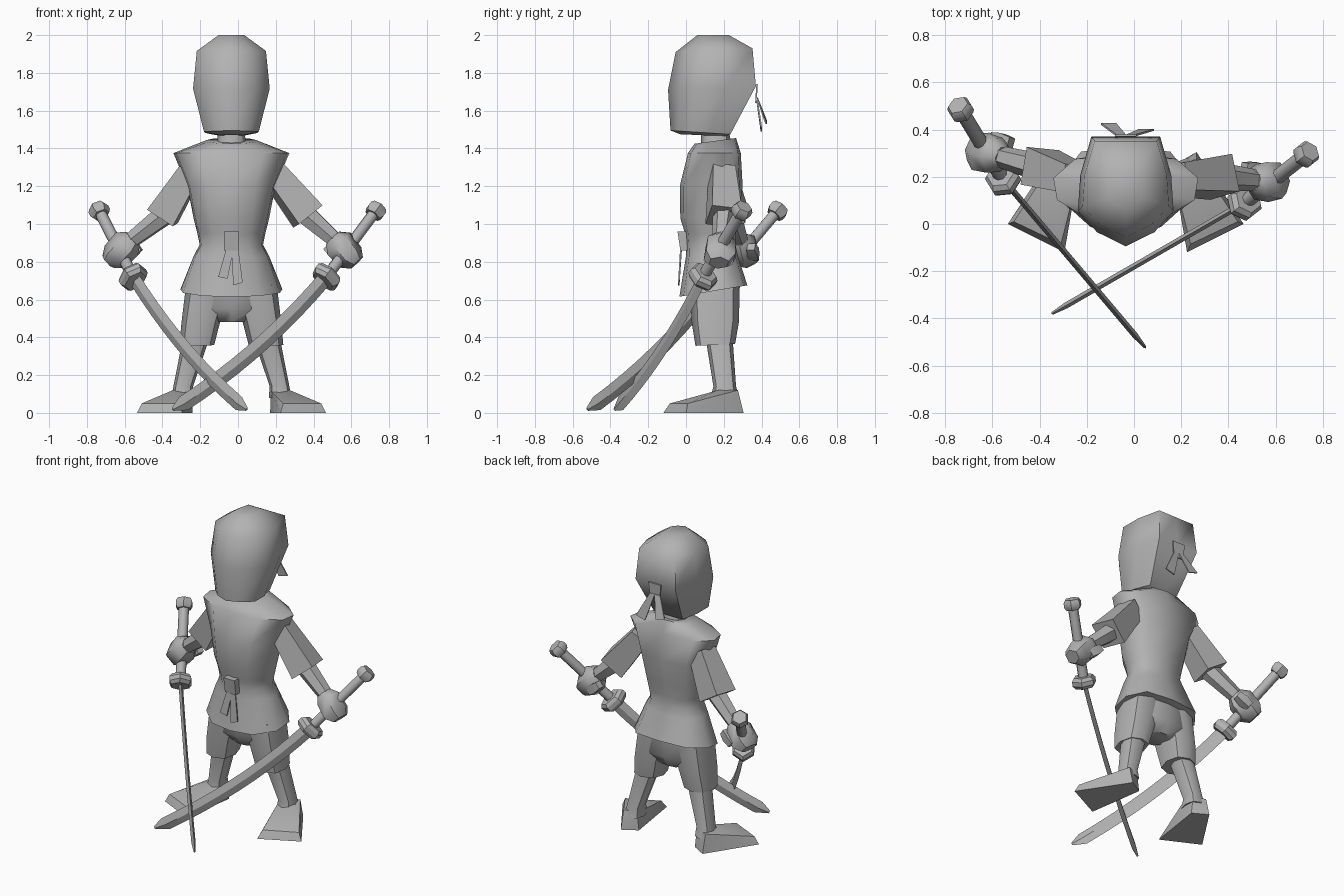
import bpy, bmesh, math
from mathutils import Vector

cube = bpy.data.objects.get("Cube")
if cube:
    bpy.data.objects.remove(cube, do_unlink=True)

grey = bpy.data.materials.new("plain_grey")
grey.use_nodes = True
colour = (0.45, 0.45, 0.45, 1)
grey.diffuse_color = colour
grey.node_tree.nodes["Principled BSDF"].inputs["Base Color"].default_value = colour

CX = -0.035  # centre line of the body


def finish(name, bm, angle):
    bmesh.ops.recalc_face_normals(bm, faces=bm.faces)
    mesh = bpy.data.meshes.new(name)
    bm.to_mesh(mesh)
    bm.free()
    mesh.materials.append(grey)
    obj = bpy.data.objects.new(name, mesh)
    bpy.context.collection.objects.link(obj)
    bpy.ops.object.select_all(action="DESELECT")
    obj.select_set(True)
    bpy.context.view_layer.objects.active = obj
    bpy.ops.object.shade_smooth_by_angle(angle=math.radians(angle))
    return obj


def loft(name, rings, angle=50):
    """Skin a stack of equal rings and close both ends."""
    bm = bmesh.new()
    rows = [[bm.verts.new(p) for p in ring] for ring in rings]
    n = len(rows[0])
    for a, b in zip(rows, rows[1:]):
        for i in range(n):
            j = (i + 1) % n
            bm.faces.new((a[i], a[j], b[j], b[i]))
    bm.faces.new(rows[0])
    bm.faces.new(rows[-1])
    return finish(name, bm, angle)


def section(half, x, z, w, front, back, tilt=0):
    """Symmetric horizontal ring from a half outline of (side, depth) fractions."""
    outline = half + [(-u, v) for u, v in reversed(half) if u]
    return [(x + u * w, front + v * (back - front), z + v * tilt) for u, v in outline]


def tube(name, stations, sides, roll=0.0, angle=50):
    """Loft elliptical rings (point, rx, ry) square to the overall axis."""
    axis = Vector(stations[-1][0]) - Vector(stations[0][0])
    rot = axis.to_track_quat("Z", "Y")
    turns = [roll + math.tau * i / sides for i in range(sides)]
    return loft(name, [[Vector(p) + rot @ Vector((rx * math.cos(t), ry * math.sin(t), 0))
                        for t in turns] for p, rx, ry in stations], angle)


def hull(name, points, angle=40):
    bm = bmesh.new()
    for p in points:
        bm.verts.new(p)
    bmesh.ops.convex_hull(bm, input=bm.verts)
    return finish(name, bm, angle)


def plate(name, outline, thick=0.008):
    """Thin cloth strip, thickened along y."""
    return loft(name, [[(x, y + d, z) for x, y, z in outline] for d in (0, thick)], 30)


HEAD = [(0, 0), (0.6, 0.13), (1, 0.32), (0.95, 0.65), (0.72, 1), (0, 1.0)]
BODY = [(0, 0), (0.55, 0.06), (0.95, 0.33), (1, 0.66), (0.7, 0.95), (0, 1)]
LIMB = [(0, 0), (0.75, 0.13), (1, 0.5), (0.75, 0.87), (0, 1)]

# Head and neck
loft("head", [section(HEAD, CX, *s) for s in (
    (1.475, 0.07, -0.03, 0.21, -0.01), (1.495, 0.145, -0.082, 0.235, -0.02),
    (1.71, 0.203, -0.095, 0.37, 0.02), (1.91, 0.183, -0.055, 0.352, 0.02),
    (2.0, 0.068, 0.06, 0.227))], 60)
loft("neck", [section(LIMB, CX, *s) for s in (
    (1.36, 0.1, 0.06, 0.25), (1.43, 0.075, 0.08, 0.24), (1.52, 0.07, 0.08, 0.22))])

# Tunic with wide shoulders, pinched waist and flared skirt
loft("tunic", [section(BODY, CX, *s) for s in (
    (0.615, 0.27, -0.035, 0.325, 0.06), (0.83, 0.2, 0.0, 0.275),
    (0.89, 0.168, 0.0, 0.262), (0.95, 0.18, -0.005, 0.265), (1.03, 0.2, -0.03, 0.275),
    (1.2, 0.233, -0.033, 0.3), (1.375, 0.307, 0.01, 0.29), (1.425, 0.13, 0.045, 0.265, 0.03))], 55)

# Belt knot and its hanging ends
plate("belt_knot", [(-0.075, -0.045, 0.96), (0.005, -0.045, 0.96),
                    (0.005, -0.03, 0.86), (-0.075, -0.03, 0.86)], 0.05)
plate("belt_end_right", [(-0.065, -0.03, 0.86), (-0.025, -0.03, 0.86),
                         (-0.055, -0.04, 0.71), (-0.105, -0.04, 0.72)])
plate("belt_end_left", [(-0.035, -0.032, 0.86), (0.003, -0.032, 0.86),
                        (0.025, -0.042, 0.69), (-0.025, -0.042, 0.675)])

# Headband knot and trailing ends
plate("headband_knot", [(-0.08, 0.372, 1.74), (0.01, 0.372, 1.74),
                        (0.0, 0.366, 1.64), (-0.07, 0.366, 1.64)])
plate("headband_end_right", [(-0.075, 0.372, 1.67), (-0.035, 0.372, 1.67),
                             (-0.075, 0.42, 1.53), (-0.14, 0.42, 1.55)])
plate("headband_end_left", [(-0.035, 0.37, 1.67), (0.0, 0.37, 1.67),
                            (0.085, 0.395, 1.51), (0.02, 0.395, 1.49)])

# Shorts, lower legs and feet
loft("shorts_seat", [section(BODY, CX, *s) for s in (
    (0.48, 0.08, 0.08, 0.24), (0.55, 0.22, 0.03, 0.28), (0.7, 0.225, 0.025, 0.28))])
for side, label in ((-1, "right"), (1, "left")):
    def at(off):
        return CX + side * off
    loft("shorts_" + label, [section(LIMB, at(off), *s) for off, *s in (
        (0.183, 0.355, 0.092, 0.05, 0.26, 0.01), (0.162, 0.48, 0.102, 0.03, 0.28),
        (0.12, 0.68, 0.12, 0.02, 0.285))])
    loft("lower_leg_" + label, [section(LIMB, at(off), *s) for off, *s in (
        (0.258, 0.08, 0.06, 0.13, 0.28), (0.255, 0.14, 0.052, 0.145, 0.265),
        (0.18, 0.42, 0.072, 0.1, 0.245))])
    hull("foot_" + label, [(at(x), y, z) for x, y, z in (
        (0.26, -0.12, 0), (0.5, 0, 0), (0.205, 0.25, 0), (0.3, 0.305, 0),
        (0.275, -0.085, 0.05), (0.475, 0.01, 0.05), (0.21, 0.17, 0.115),
        (0.31, 0.17, 0.12), (0.22, 0.25, 0.12), (0.3, 0.275, 0.12))])


def arm(label, shoulder, elbow, hand):
    """Square sleeve, slim forearm and a closed fist."""
    s, e, h = Vector(shoulder), Vector(elbow), Vector(hand)
    tube("sleeve_" + label, [(s, 0.085, 0.085), (e, 0.115, 0.115)], 4, 0.6, 30)
    tube("forearm_" + label, [(s.lerp(e, 0.6), 0.06, 0.06), (e, 0.06, 0.06),
                              (e.lerp(h, 0.8), 0.045, 0.045)], 6)
    d = (h - e).normalized()
    down = Vector((0, 0, -0.02))
    tube("fist_" + label, [(h - d * 0.085, 0.05, 0.05), (h - d * 0.04, 0.085, 0.085),
                           (h + d * 0.04 + down, 0.09, 0.08),
                           (h + d * 0.085 + down, 0.055, 0.045)], 6, 0.3)
    # Thumb folded over the grip
    t = h + Vector((-0.06 * d.x / abs(d.x), 0.055, -0.02))
    tube("thumb_" + label, [(t - d * 0.05, 0.03, 0.03), (t, 0.04, 0.04),
                            (t + d * 0.05, 0.03, 0.03)], 4, 0.78)


arm("right", (-0.25, 0.19, 1.28), (-0.4, 0.24, 1.04), (-0.62, 0.3, 0.87))
arm("left", (0.18, 0.19, 1.28), (0.37, 0.2, 1.04), (0.565, 0.18, 0.87))


def sword(label, pommel, guard, tip, sag=0.045):
    """Round grip, bevelled pommel and guard, and a curved thin blade."""
    p, g, t = Vector(pommel), Vector(guard), Vector(tip)
    d = (g - p).normalized()
    tube("grip_" + label, [(p, 0.031, 0.031), (g, 0.031, 0.031)], 8)

    def knob(name, c, rx, ry, half):
        tube(name, [(c + d * half * k, rx * f, ry * f) for k, f in (
            (-1, 0.8), (-0.4, 1), (0.4, 1), (1, 0.8))], 6, 0.52, 30)
    knob("pommel_" + label, p, 0.056, 0.056, 0.032)
    knob("guard_" + label, g, 0.075, 0.088, 0.034)

    drop = (t - g).to_track_quat("Z", "Y") @ Vector((0, -1, 0))
    steps = 9
    stations = []
    for i in range(steps + 1):
        f = 0.94 * i / steps
        stations.append((g.lerp(t, f) + drop * sag * 4 * f * (1 - f), 0.013, 0.043))
    stations.append((t - drop * 0.005, 0.006, 0.01))
    tube("blade_" + label, stations, 4, 0, 30)


sword("right", (-0.735, 0.485, 1.07), (-0.555, 0.19, 0.72), (0.045, -0.52, 0.015))
sword("left", (0.73, 0.295, 1.07), (0.468, 0.09, 0.72), (-0.343, -0.377, 0.015))
